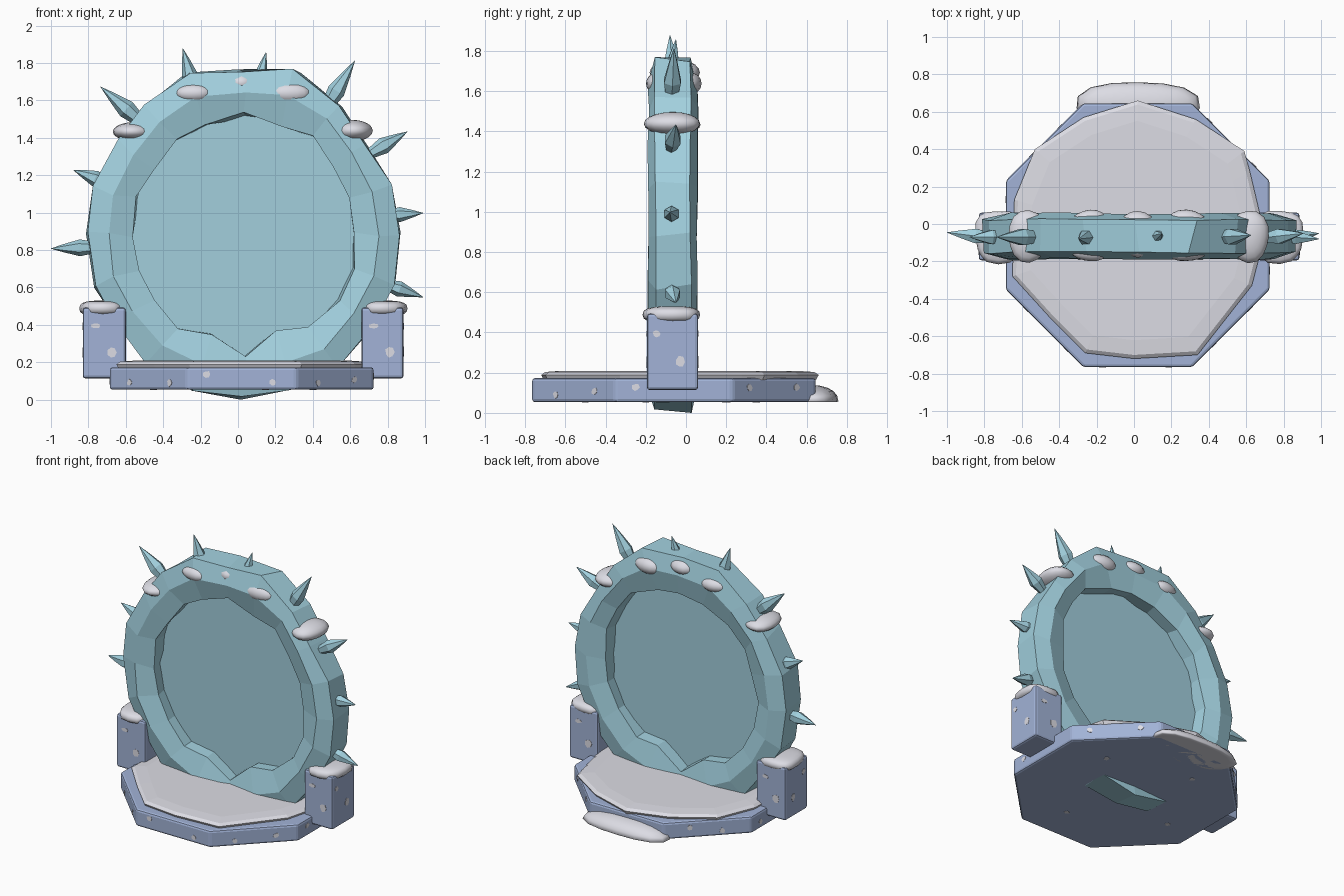
import bpy, bmesh, math, random
from mathutils import Vector, Matrix

if "Cube" in bpy.data.objects:
    bpy.data.objects.remove(bpy.data.objects["Cube"])

random.seed(4)
CX, CY, CZ = 0.03, -0.065, 0.88     # ring centre


def mat(name, rgb, a=1.0):
    m = bpy.data.materials.new(name)
    m.diffuse_color = (*rgb, a)
    m.use_nodes = True
    m.node_tree.nodes["Principled BSDF"].inputs["Base Color"].default_value = m.diffuse_color
    return m


ICE = mat("ice", (0.36, 0.63, 0.73))
PORTAL = mat("portal_ice", (0.36, 0.62, 0.72), 0.85)
STONE = mat("blue_stone", (0.36, 0.45, 0.68))
SNOW = mat("snow", (0.72, 0.72, 0.78))


def finish(bm, name, material, smooth=False):
    bmesh.ops.recalc_face_normals(bm, faces=bm.faces[:])
    me = bpy.data.meshes.new(name)
    bm.to_mesh(me)
    bm.free()
    ob = bpy.data.objects.new(name, me)
    bpy.context.collection.objects.link(ob)
    me.materials.append(material)
    for p in me.polygons:
        p.use_smooth = smooth
    return ob


def loft(bm, rings, closed=False, cap=True):
    """Join rings of points with quads."""
    vs = [[bm.verts.new(p) for p in r] for r in rings]
    n = len(vs[0])
    pairs = list(zip(vs, vs[1:])) + ([(vs[-1], vs[0])] if closed else [])
    for a, b in pairs:
        for i in range(n):
            j = (i + 1) % n
            bm.faces.new((a[i], a[j], b[j], b[i]))
    if cap and not closed:
        bm.faces.new(vs[0])
        bm.faces.new(vs[-1])


# Icy ring: hexagonal section swept round 20 uneven steps
outer = [.845, .83, .82, .87, .93, .885, .91, .87, .845, .835,
         .83, .84, .83, .85, .87, .875, .87, .86, .84, .84]
inner = [.60, .61, .62, .635, .63, .63, .635, .62, .61, .61,
         .61, .61, .61, .60, .57, .64, .56, .62, .61, .61]
N = len(outer)


def polar(r, a, y):
    return Vector((CX + r * math.cos(a), CY + y, CZ + r * math.sin(a)))


def j(s):
    return random.uniform(-s, s)


rings = []
for i in range(N):
    a = 2 * math.pi * i / N
    o, n = outer[i], inner[i]
    m = (o + n) / 2 + 0.005
    sec = [(o + j(.012), -.088), (o + j(.012), .088), (m, .122),
           (n + j(.02), .085), (n + j(.02), -.085), (m, -.122)]
    rings.append([polar(r + j(.006), a + j(.03), y + j(.006)) for r, y in sec])
bm = bmesh.new()
loft(bm, rings, closed=True)
finish(bm, "ice_ring", ICE)

# Portal sheet
bm = bmesh.new()
bm.faces.new([bm.verts.new(polar(inner[i] + 0.05, 2 * math.pi * i / N, 0)) for i in range(N)])
finish(bm, "portal_sheet", PORTAL)

# Ice spikes: base x, z -> tip x, z, width, tip y
spikes = [(-.80, .81, -1.0, .805, .045, -.045), (-.74, 1.17, -.88, 1.225, .043, -.07),
          (-.55, 1.51, -.735, 1.67, .05, -.07), (-.25, 1.70, -.295, 1.875, .042, -.08),
          (.115, 1.70, .15, 1.855, .037, -.05), (.49, 1.59, .625, 1.81, .048, -.06),
          (.745, 1.335, .905, 1.43, .045, -.05), (.84, .985, .99, .995, .04, -.08),
          (.83, .60, .99, .545, .042, -.05)]
bm = bmesh.new()
for bx, bz, tx, tz, w, ty in spikes:
    b, t = Vector((bx, -.07, bz)), Vector((tx, ty, tz))
    d = (t - b).normalized()
    b = b - d * 0.05
    u = d.cross(Vector((0, 1, 0))).normalized()
    v = d.cross(u)
    loft(bm, [[b + (t - b) * f + (u * math.cos(k * math.pi / 3) + v * math.sin(k * math.pi / 3)) * w * r
               for k in range(6)] for f, r in ((0, .6), (.38, 1), (.72, .5), (1, .02))])
finish(bm, "ice_spikes", ICE)

# Octagonal stone base
bm = bmesh.new()
R = 0.705 / math.cos(math.pi / 8)
loft(bm, [[(0.02 + R * math.cos(math.pi / 8 + k * math.pi / 4),
            -0.06 + R * math.sin(math.pi / 8 + k * math.pi / 4), z) for k in range(8)]
          for z in (0.05, 0.17)])
bmesh.ops.bevel(bm, geom=bm.edges[:], offset=0.015, segments=2, affect='EDGES', profile=0.5)
finish(bm, "stone_base", STONE)

# Snow layer on the base
pts = [(.70, -.06), (.62, .28), (.59, .39), (.33, .56), (.02, .66), (-.27, .57), (-.53, .40),
       (-.64, .13), (-.65, -.28), (-.45, -.50), (-.26, -.69), (0, -.72), (.34, -.70), (.63, -.33)]
bm = bmesh.new()
loft(bm, [[(x * s, -.06 + (y + .06) * s, z) for x, y in pts]
          for s, z in ((.98, .16), (1, .185), (.97, .2), (.85, .206))])
finish(bm, "base_snow", SNOW)

# Stone pillars
for name, x0, x1 in (("left_pillar", -.83, -.60), ("right_pillar", .66, .885)):
    bm = bmesh.new()
    bmesh.ops.create_cube(bm, size=1)
    bmesh.ops.scale(bm, vec=(x1 - x0, .255, .38), verts=bm.verts[:])
    bmesh.ops.translate(bm, vec=((x0 + x1) / 2, -.067, .30), verts=bm.verts[:])
    bmesh.ops.bevel(bm, geom=bm.edges[:], offset=0.015, segments=2, affect='EDGES', profile=0.5)
    finish(bm, name, STONE)


# Snow clumps: squashed spheres, optionally squared off or cut flat below
def clump(name, c, r, square=1.0, floor=-1):
    bm = bmesh.new()
    bmesh.ops.create_uvsphere(bm, u_segments=16, v_segments=10, radius=1)
    for v in bm.verts:
        p = [math.copysign(abs(q) ** square, q) for q in v.co]
        w = 1 + 0.05 * math.sin(3 * math.atan2(v.co.y, v.co.x) + c[0] * 9)
        v.co = (c[0] + p[0] * r[0] * w, c[1] + p[1] * r[1] * w, max(floor, c[2] + p[2] * r[2]))
    bmesh.ops.remove_doubles(bm, verts=bm.verts[:], dist=1e-4)
    finish(bm, name, SNOW, True)


clump("left_pillar_snow", (-.725, -.067, .485), (.122, .142, .042), .7)
clump("right_pillar_snow", (.78, -.067, .485), (.122, .142, .042), .7)
clump("back_snow_drift", (.02, .62, .055), (.33, .145, .08), .9, .05)
clump("ring_snow_left", (-.56, 1.43, -0) and (-.56, -.065, 1.43), (.115, .14, .05))
clump("ring_snow_right", (.61, -.065, 1.435), (.115, .14, .058))
clump("ring_snow_top", (.02, -.05, 1.69), (.10, .125, .065))
for side, y in (("front", -.145), ("back", .02)):
    clump("ring_snow_a_" + side, (-.235, y, 1.635), (.095, .055, .048))
    clump("ring_snow_b_" + side, (.28, y, 1.635), (.105, .055, .055))

# Snow flecks: thin patches on the stone faces
bm = bmesh.new()


def fleck(p, n, w, h):
    n = Vector(n)
    up = Vector((0, 0, 1)) if abs(n.z) < .5 else Vector((0, 1, 0))
    t = up.cross(n)
    pts = []
    for k in range(7):
        a, s = k * math.tau / 7, random.uniform(.75, 1.1)
        pts.append(Vector(p) + t * math.cos(a) * w * s + up * math.sin(a) * h * s)
    loft(bm, [[q - n * .003 for q in pts], [q + n * .002 for q in pts]])


for k in range(8):
    a = k * math.pi / 4
    n = Vector((math.cos(a), math.sin(a), 0))
    for u in (-.16 + j(.05), .12 + j(.05)):
        if k != 2:
            fleck(Vector((.02, -.06, .11 + j(.025))) + n * .705 + Vector((-n.y, n.x, 0)) * u, n, .02, .02)
for x, s in ((-.715, -1), (.7725, 1)):
    hw = .115 if s < 0 else .1125
    fleck((x - .045, -.1945, .39), (0, -1, 0), .028, .015)
    fleck((x + .04, -.1945, .25), (0, -1, 0), .027, .033)
    fleck((x + .04, .0605, .39), (0, 1, 0), .028, .015)
    fleck((x - .04, .0605, .25), (0, 1, 0), .027, .033)
    fleck((x + s * hw, -.145, .39), (s, 0, 0), .022, .02)
    fleck((x + s * hw, -.03, .25), (s, 0, 0), .025, .03)
for x, y in ((-.45, -.2), (.4, .2), (.15, -.5), (-.2, .35)):
    fleck((x, y, .05), (0, 0, -1), .02, .02)
finish(bm, "snow_flecks", SNOW)

# Settle the lowest point on the ground
low = min(v.co.z for o in bpy.data.objects for v in o.data.vertices)
for o in bpy.data.objects:
    o.data.transform(Matrix.Translation((0, 0, -low)))
